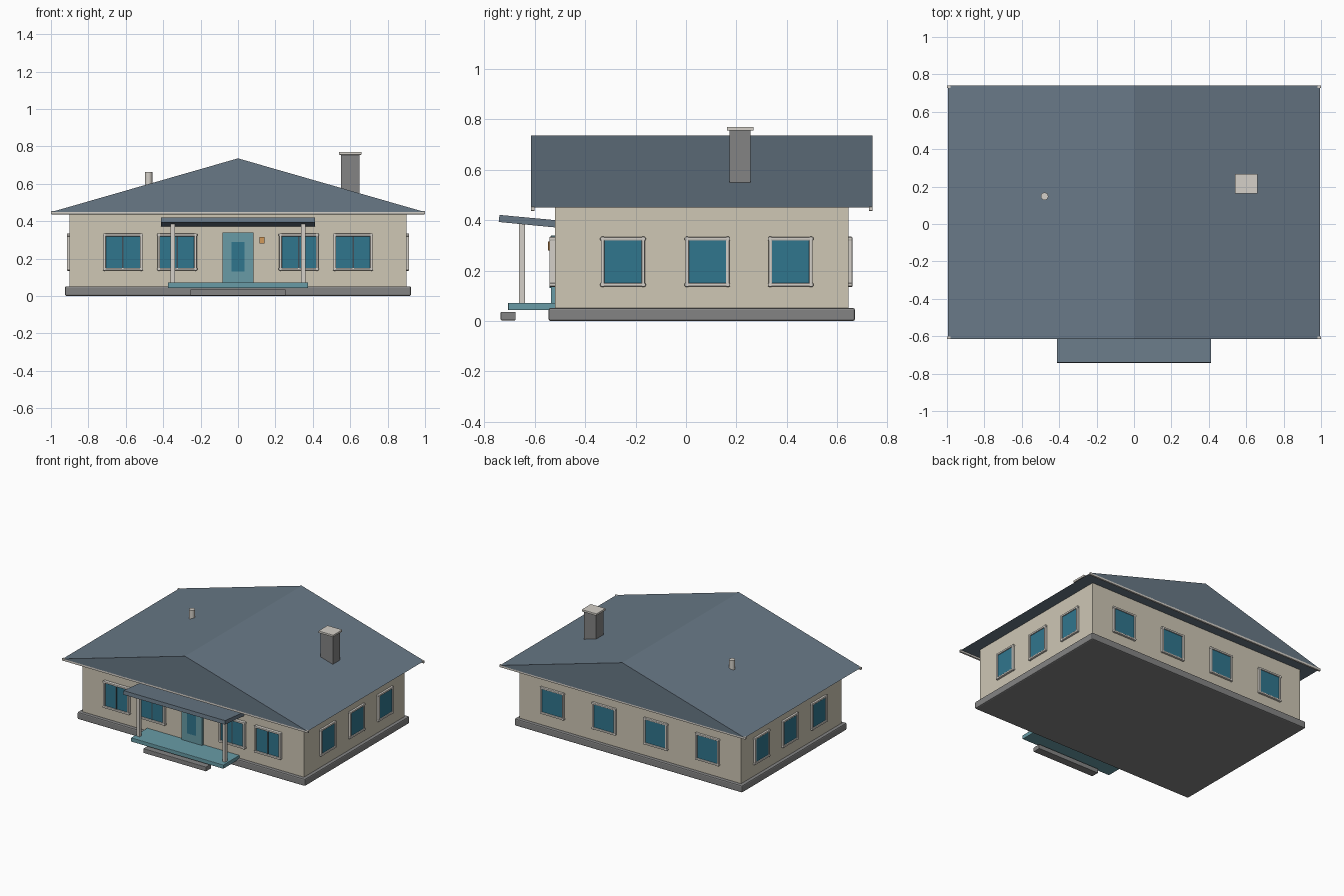
import bpy, bmesh, math
from mathutils import Matrix, Vector

if "Cube" in bpy.data.objects:
    bpy.data.objects.remove(bpy.data.objects["Cube"])


def material(name, rgb):
    m = bpy.data.materials.new(name)
    m.diffuse_color = (*rgb, 1)
    m.use_nodes = True
    m.node_tree.nodes["Principled BSDF"].inputs["Base Color"].default_value = m.diffuse_color
    return m


WALL = material("wall_cream", (0.62, 0.57, 0.46))
ROOF = material("roof_slate", (0.14, 0.19, 0.24))
GLASS = material("glass_blue", (0.03, 0.18, 0.27))
TEAL = material("teal_paint", (0.14, 0.33, 0.38))
TRIM = material("trim_white", (0.66, 0.63, 0.58))
STONE = material("stone_grey", (0.23, 0.23, 0.23))
DARK = material("dark_bar", (0.05, 0.08, 0.1))
LAMP = material("lamp_amber", (0.65, 0.32, 0.1))


def finish(name, bm, mat, matrix=None):
    bmesh.ops.recalc_face_normals(bm, faces=bm.faces)
    me = bpy.data.meshes.new(name)
    bm.to_mesh(me)
    bm.free()
    me.materials.append(mat)
    ob = bpy.data.objects.new(name, me)
    if matrix:
        ob.matrix_world = matrix
    bpy.context.collection.objects.link(ob)
    return ob


def box(name, x, y, z, mat, bevel=0.0, matrix=None):
    """Box from (min, max) pairs, with an optional edge bevel."""
    bm = bmesh.new()
    bmesh.ops.create_cube(bm, size=1)
    for v in bm.verts:
        v.co = Vector([(r[0] + r[1]) / 2 + c * (r[1] - r[0]) for r, c in zip((x, y, z), v.co)])
    if bevel:
        bmesh.ops.bevel(bm, geom=bm.edges[:], offset=bevel, segments=2, profile=0.5, affect='EDGES')
    return finish(name, bm, mat, matrix)


def prism(name, profile, axis, span, mat):
    """Extrude a 2D profile along x (profile y,z) or y (profile x,z)."""
    bm = bmesh.new()
    place = (lambda a, b, t: (t, a, b)) if axis == 'x' else (lambda a, b, t: (a, t, b))
    face = bm.faces.new([bm.verts.new(place(a, b, span[0])) for a, b in profile])
    ext = bmesh.ops.extrude_face_region(bm, geom=[face])
    move = place(0, 0, span[1] - span[0])
    bmesh.ops.translate(bm, vec=move, verts=[g for g in ext['geom'] if isinstance(g, bmesh.types.BMVert)])
    return finish(name, bm, mat)


def window(name, pos, angle, width, depth, split=False):
    """Glazed window facing local -y, with four overlapping rounded frame bars."""
    m = Matrix.Translation((pos[0], pos[1], 0.235)) @ Matrix.Rotation(angle, 4, 'Z')
    w, h, t = width / 2, 0.1, 0.014
    box(name + "_glass", (-w + 0.006, w - 0.006), (-depth * 0.5, 0.005), (-h + 0.006, h - 0.006), GLASS, 0, m)
    for s, side in ((-1, "a"), (1, "b")):
        c = s * (w - t / 2)
        box(f"{name}_jamb_{side}", (c - t / 2, c + t / 2), (-depth, 0.004), (-h, h), TRIM, 0.004, m)
        c = s * (h - t / 2 - 0.002)
        box(f"{name}_rail_{side}", (-w - 0.003, w + 0.003), (-depth, 0.004), (c - t / 2, c + t / 2), TRIM, 0.004, m)
    if split:
        box(name + "_mullion", (-0.004, 0.004), (-depth * 0.75, 0), (-h + 0.01, h - 0.01), DARK, 0, m)


# Body
box("foundation", (-0.925, 0.925), (-0.545, 0.67), (0, 0.052), STONE, 0.008)
box("walls", (-0.9, 0.9), (-0.52, 0.645), (0.045, 0.452), WALL)

# Roof and fascia boards
prism("gable_roof", [(-0.995, 0.45), (0.995, 0.45), (0, 0.736)], 'y', (-0.615, 0.74), ROOF)
for y, side in ((-0.608, "front"), (0.733, "back")):
    box("fascia_" + side, (-1, 1), (y - 0.007, y + 0.007), (0.437, 0.454), TRIM, 0.002)

# Chimney and vent pipe
box("chimney", (0.55, 0.65), (0.172, 0.256), (0.53, 0.757), STONE)
box("chimney_cap", (0.54, 0.66), (0.162, 0.268), (0.755, 0.77), TRIM, 0.002)
bm = bmesh.new()
bmesh.ops.create_cone(bm, cap_ends=True, segments=16, radius1=0.02, radius2=0.02, depth=0.12,
                      matrix=Matrix.Translation((-0.478, 0.148, 0.602)))
vent = finish("vent_pipe", bm, TRIM)
for p in vent.data.polygons:
    p.use_smooth = len(p.vertices) == 4

# Windows on all four sides
for i, x in enumerate((-0.615, -0.325, 0.325, 0.615)):
    window(f"front_window_{i}", (x, -0.52), 0, 0.21, 0.022, True)
for i, x in enumerate((-0.63, -0.21, 0.21, 0.63)):
    window(f"back_window_{i}", (x, 0.645), math.pi, 0.19, 0.015)
for i, y in enumerate((-0.25, 0.085, 0.415)):
    window(f"right_window_{i}", (0.9, y), math.pi / 2, 0.175, 0.015)
    window(f"left_window_{i}", (-0.9, y), -math.pi / 2, 0.175, 0.015)

# Door and wall lamp
box("door", (-0.083, 0.083), (-0.536, -0.515), (0.07, 0.34), TEAL, 0.002)
box("door_glass", (-0.036, 0.036), (-0.541, -0.53), (0.132, 0.29), GLASS)
box("wall_lamp", (0.114, 0.142), (-0.547, -0.515), (0.28, 0.316), LAMP, 0.002)

# Porch
box("porch_deck", (-0.375, 0.375), (-0.706, -0.515), (0.043, 0.072), TEAL, 0.003)
box("porch_step", (-0.255, 0.255), (-0.735, -0.676), (0.003, 0.036), STONE, 0.003)
for s, side in ((-1, "left"), (1, "right")):
    box("porch_post_" + side, (s * 0.348 - 0.0125, s * 0.348 + 0.0125), (-0.663, -0.638),
        (0.07, 0.39), TRIM, 0.002)
prism("porch_canopy", [(-0.743, 0.393), (-0.74, 0.421), (-0.515, 0.4), (-0.515, 0.371)],
      'x', (-0.413, 0.413), ROOF)
